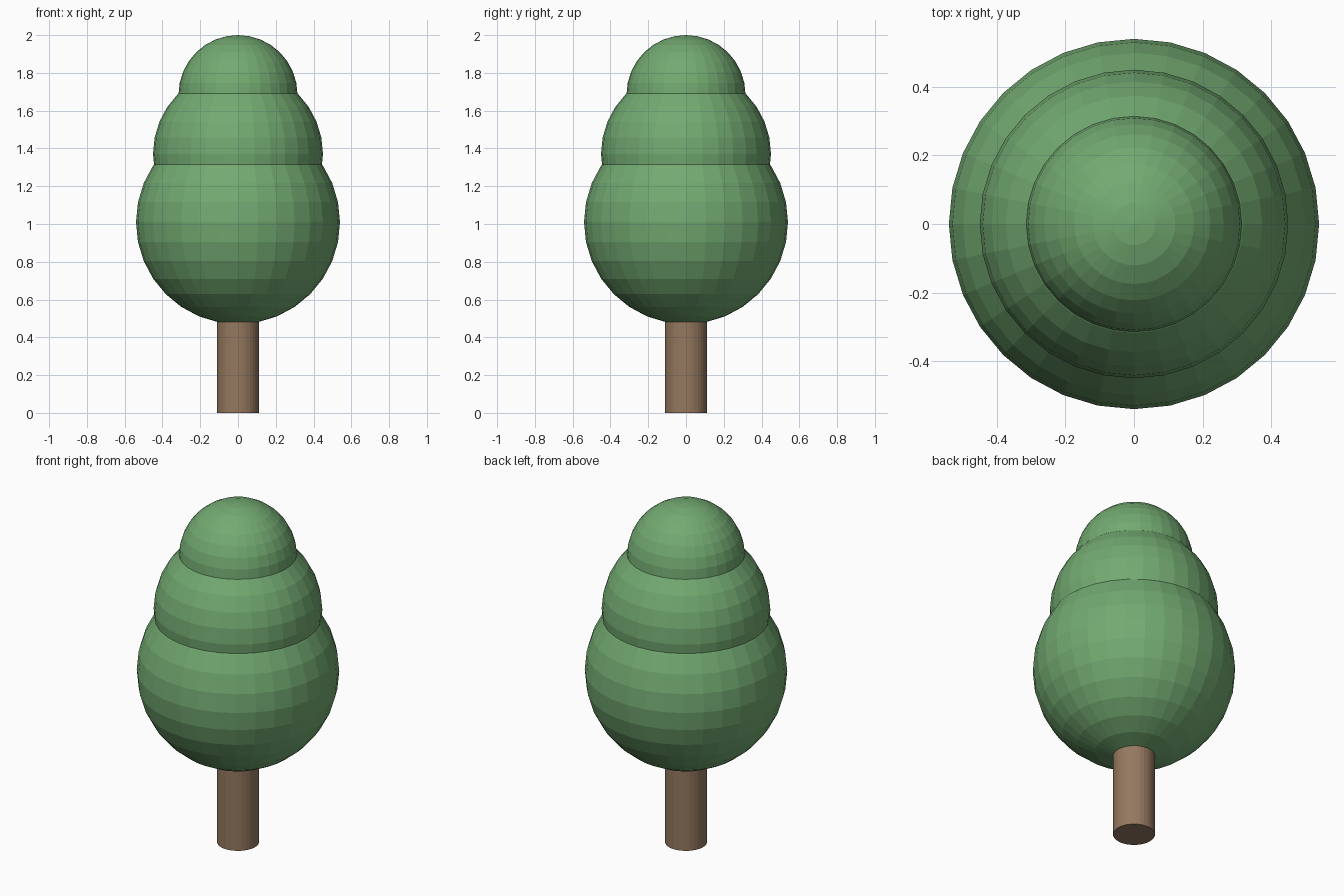
import bpy

if "Cube" in bpy.data.objects:
    bpy.data.objects.remove(bpy.data.objects["Cube"])


def material(name, color):
    m = bpy.data.materials.new(name)
    m.diffuse_color = color
    m.use_nodes = True
    m.node_tree.nodes["Principled BSDF"].inputs["Base Color"].default_value = m.diffuse_color
    return m


bark = material("bark_brown", (0.30, 0.19, 0.115, 1))
leaf = material("leaf_green", (0.17, 0.40, 0.165, 1))

# Trunk: straight cylinder running up into the lowest foliage ball
TRUNK_TOP = 0.6
bpy.ops.mesh.primitive_cylinder_add(vertices=32, radius=0.112, depth=TRUNK_TOP,
                                    location=(0, 0, TRUNK_TOP / 2))
trunk = bpy.context.object
trunk.name = "trunk"
trunk.data.materials.append(bark)

# Foliage: three flat-shaded balls, overlapping and shrinking upwards
for name, radius, z in (("foliage_lower", 0.54, 1.01),
                        ("foliage_middle", 0.45, 1.37),
                        ("foliage_top", 0.315, 1.685)):
    bpy.ops.mesh.primitive_uv_sphere_add(segments=32, ring_count=16,
                                         radius=radius, location=(0, 0, z))
    ball = bpy.context.object
    ball.name = name
    ball.data.materials.append(leaf)
